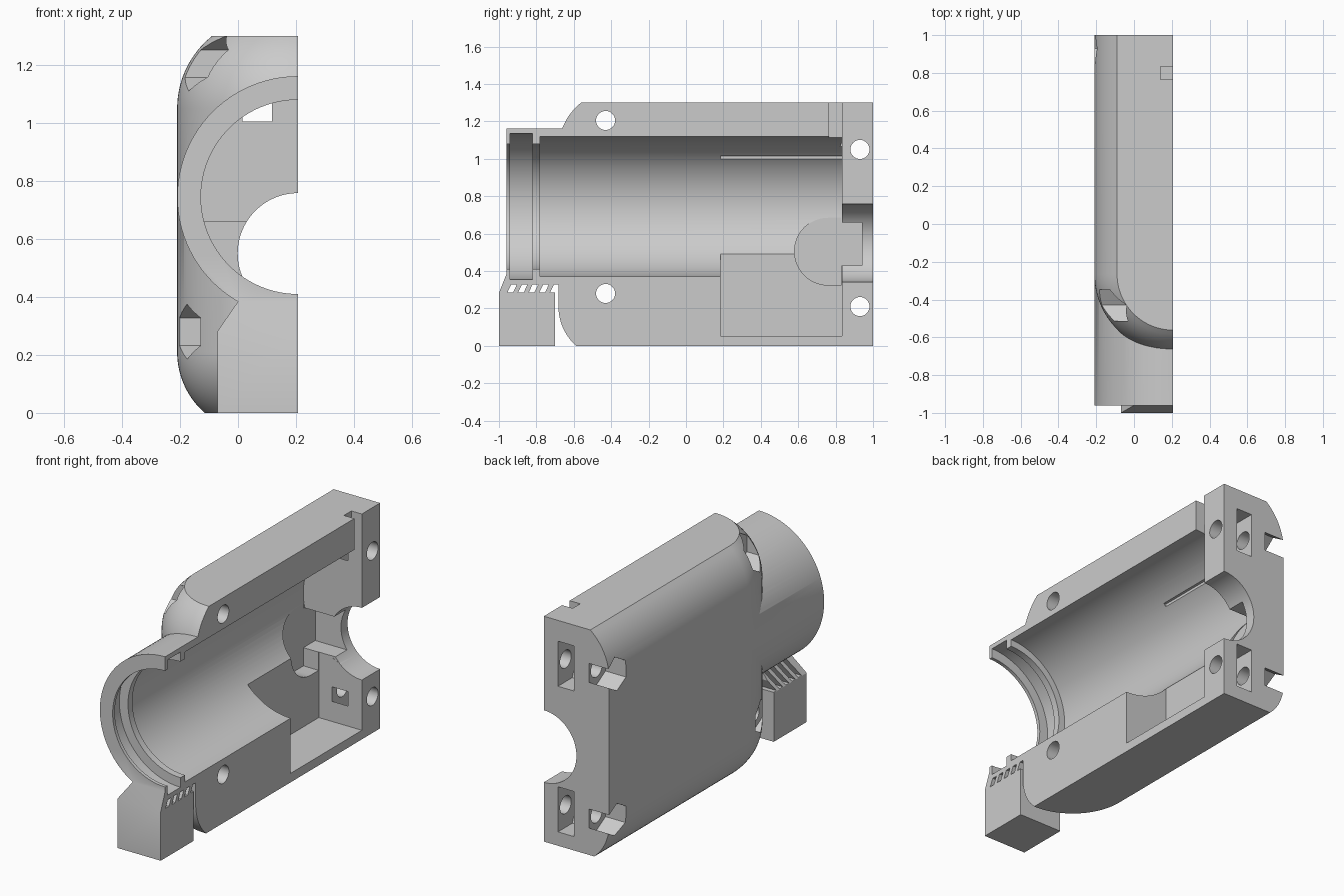
import bpy, bmesh, math
from mathutils import Matrix, Vector

if "Cube" in bpy.data.objects:
    bpy.data.objects.remove(bpy.data.objects["Cube"])

CUT = 0.207            # parting plane of the half shell
PAST = 0.3             # parts run past the plane, then get trimmed
AXIS = 0.745           # height of the main bore
R = 0.417              # outer radius of the tube
NOSE = -0.265          # centre of the rounded nose

gray = bpy.data.materials.new("gray_plastic")
gray.use_nodes = True
gray.diffuse_color = (0.6, 0.6, 0.6, 1)
gray.node_tree.nodes["Principled BSDF"].inputs["Base Color"].default_value = (0.6, 0.6, 0.6, 1)


def loft(name, rings):
    """Solid through a list of equal point rings."""
    bm = bmesh.new()
    rows = [[bm.verts.new(p) for p in ring] for ring in rings]
    n = len(rows[0])
    for a, b in zip(rows, rows[1:]):
        for i in range(n):
            j = (i + 1) % n
            bm.faces.new((a[i], a[j], b[j], b[i]))
    bm.faces.new(rows[0][::-1])
    bm.faces.new(rows[-1])
    bmesh.ops.recalc_face_normals(bm, faces=bm.faces)
    mesh = bpy.data.meshes.new(name)
    bm.to_mesh(mesh)
    bm.free()
    mesh.materials.append(gray)
    obj = bpy.data.objects.new(name, mesh)
    bpy.context.collection.objects.link(obj)
    return obj


def box(name, x, y, z):
    return loft(name, [[(x[0], y[0], h), (x[1], y[0], h), (x[1], y[1], h), (x[0], y[1], h)] for h in z])


def prism_x(name, points, x0, x1):
    """Extrude a (y, z) outline along x."""
    return loft(name, [[(x, y, z) for y, z in points] for x in (x0, x1)])


def circle(a, b, r, n, start=0.0):
    return [(a + r * math.cos(start + math.tau * i / n), b + r * math.sin(start + math.tau * i / n))
            for i in range(n)]


def bore(name, z, sections, n=96):
    """Round solid along y from (y, radius) sections."""
    return loft(name, [[(px, y, pz) for px, pz in circle(CUT, z, r, n)] for y, r in sections])


def combine(target, tools, operation):
    for tool in tools:
        mod = target.modifiers.new("join", "BOOLEAN")
        mod.operation = operation
        mod.solver = "EXACT"
        mod.object = tool
        bpy.context.view_layer.objects.active = target
        bpy.ops.object.modifier_apply(modifier=mod.name)
        bpy.data.objects.remove(tool)


# Body: rounded nose in plan, rounded edges in section
def outline(r, z, steps=32):
    arc = [(CUT - r * math.sin(t), NOSE - r * math.cos(t), z)
           for t in (math.pi / 2 * i / steps for i in range(steps + 1))]
    return [(PAST, NOSE - r, z)] + arc + [(CUT - r, 1, z), (PAST, 1, z)]


def edge_drop(radius, d):
    return R - radius + math.sqrt(radius ** 2 - d ** 2)


STEPS = 12
rings = [outline(edge_drop(0.28, 0.21 * (1 - i / STEPS)), 0.21 * i / STEPS) for i in range(STEPS + 1)]
rings += [outline(edge_drop(0.32, 0.25 * i / STEPS), 1.05 + 0.25 * i / STEPS) for i in range(STEPS + 1)]
shell = loft("half_shell", rings)

# Front tube
combine(shell, [bore("tube", AXIS, [(-0.96, R - 0.0005), (0.5, R - 0.0005)])], "UNION")

# Foot block with a slotted neck under the tube
foot = loft("foot", [
    [(-0.07, -1, 0), (PAST, -1, 0), (PAST, -0.7, 0), (-0.07, -0.7, 0)],
    [(-0.07, -1, 0.283), (PAST, -1, 0.283), (PAST, -0.7, 0.283), (-0.07, -0.7, 0.283)],
    [(0, -0.96, 0.384), (PAST, -0.96, 0.384), (PAST, -0.7, 0.384), (0, -0.7, 0.384)]])
slots = []
for i in range(5):
    y = -0.955 + 0.057 * i
    slots.append(prism_x("slot", [(y, 0.285), (y + 0.03, 0.285), (y + 0.085, 0.4), (y + 0.055, 0.4)], -0.3, 0.4))
combine(foot, slots, "DIFFERENCE")
combine(shell, [foot], "UNION")

# Main bore with its retaining groove, and the rear opening
cuts = [
    bore("bore", AXIS, [(-1.05, 0.335), (-0.94, 0.335), (-0.94, 0.39), (-0.82, 0.39), (-0.82, 0.335),
                        (-0.78, 0.335), (-0.78, 0.375), (0.835, 0.375)]),
    bore("rear_hole", 0.55, [(0.8, 0.208), (1.1, 0.208)]),
    box("side_pocket", (-0.068, 0.4), (0.185, 0.834), (0.052, 1.015)),
    box("rear_notch", (-0.165, 0.4), (0.8, 0.94), (0.43, 0.66)),
    box("top_slot", (0.14, 0.4), (0.765, 0.833), (1.0, 1.4)),
]

# Round well in the pocket floor
well = [(0.76 + 0.18 * math.cos(t), 0.505 + 0.18 * math.sin(t))
        for t in (math.pi / 2 + math.pi * i / 24 for i in range(25))]
cuts.append(prism_x("well", well + [(0.832, 0.325), (0.832, 0.685)], -0.165, 0.4))

# Screw holes, hexagonal head recesses and rear nut slots
for y, z, floor in ((-0.43, 1.205, -0.03), (-0.43, 0.28, -0.13), (0.93, 1.05, -0.08), (0.93, 0.21, -0.08)):
    cuts.append(prism_x("screw_hole", circle(y, z, 0.051, 32), -0.4, 0.4))
    cuts.append(prism_x("head_recess", circle(y, z, 0.095, 6, math.pi / 2), -0.4, floor))
    if y > 0:
        cuts.append(box("recess_exit", (-0.4, floor), (y, 1.1), (z - 0.0475, z + 0.0475)))
        cuts.append(prism_x("nut_slot", [(1.1, z - 0.13), (0.87, z - 0.13), (0.817, z),
                                         (0.87, z + 0.13), (1.1, z + 0.13)], 0.015, 0.117))

# Trim at the parting plane
cuts.append(box("trim", (CUT, 0.8), (-2, 2), (-1, 2)))
combine(shell, cuts, "DIFFERENCE")

# Clean up and shade
bpy.ops.object.select_all(action="DESELECT")
shell.select_set(True)
bpy.context.view_layer.objects.active = shell
bpy.ops.object.shade_smooth_by_angle(angle=math.radians(25))
